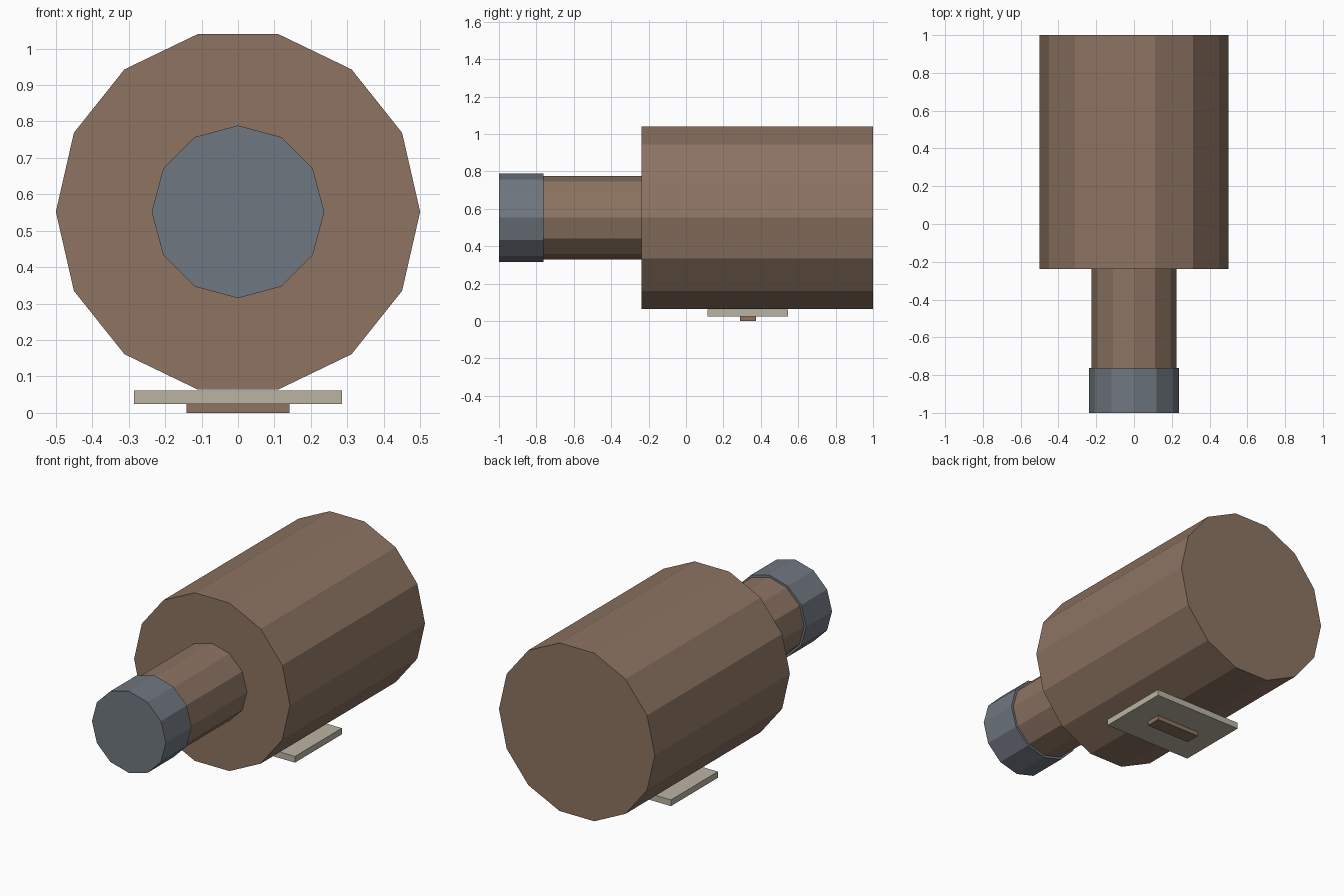
import bpy
import math

default = bpy.data.objects.get("Cube")
if default:
    bpy.data.objects.remove(default, do_unlink=True)


def linear(c):
    c /= 255
    return c / 12.92 if c <= 0.04045 else ((c + 0.055) / 1.055) ** 2.4


def material(name, *rgb):
    colour = [linear(c) for c in rgb] + [1]
    mat = bpy.data.materials.new(name)
    mat.use_nodes = True
    mat.diffuse_color = colour
    mat.node_tree.nodes["Principled BSDF"].inputs["Base Color"].default_value = colour
    return mat


brown = material("brown", 141, 116, 98)
slate = material("slate grey", 112, 119, 128)
stone = material("pale stone", 187, 180, 163)

AXIS_Z = 0.552


def drum(name, sides, radius, y0, y1, mat):
    """Faceted cylinder along y with a corner pointing along x."""
    bpy.ops.mesh.primitive_cylinder_add(vertices=sides, radius=radius, depth=y1 - y0)
    obj = bpy.context.object
    # Lay the cylinder down, corner first turned to the x axis
    obj.rotation_euler = (math.pi / 2, math.pi / 2, 0)
    obj.location = (0, (y0 + y1) / 2, AXIS_Z)
    bpy.ops.object.transform_apply(location=False, rotation=True, scale=False)
    obj.name = name
    obj.data.materials.append(mat)


def block(name, half_x, y0, y1, z0, z1, mat):
    bpy.ops.mesh.primitive_cube_add(size=1, location=(0, (y0 + y1) / 2, (z0 + z1) / 2))
    obj = bpy.context.object
    obj.scale = (2 * half_x, y1 - y0, z1 - z0)
    bpy.ops.object.transform_apply(location=False, rotation=False, scale=True)
    obj.name = name
    obj.data.materials.append(mat)


# Barrel, neck and end cap share one axis
drum("body", 14, 0.5, -0.238, 1, brown)
drum("neck", 12, 0.224, -0.77, -0.238, brown)
drum("end_cap", 12, 0.237, -1, -0.763, slate)

# Mounting plate and the key beneath it
block("base_plate", 0.285, 0.115, 0.545, 0.025, 0.061, stone)
block("base_key", 0.142, 0.288, 0.375, 0, 0.025, brown)
